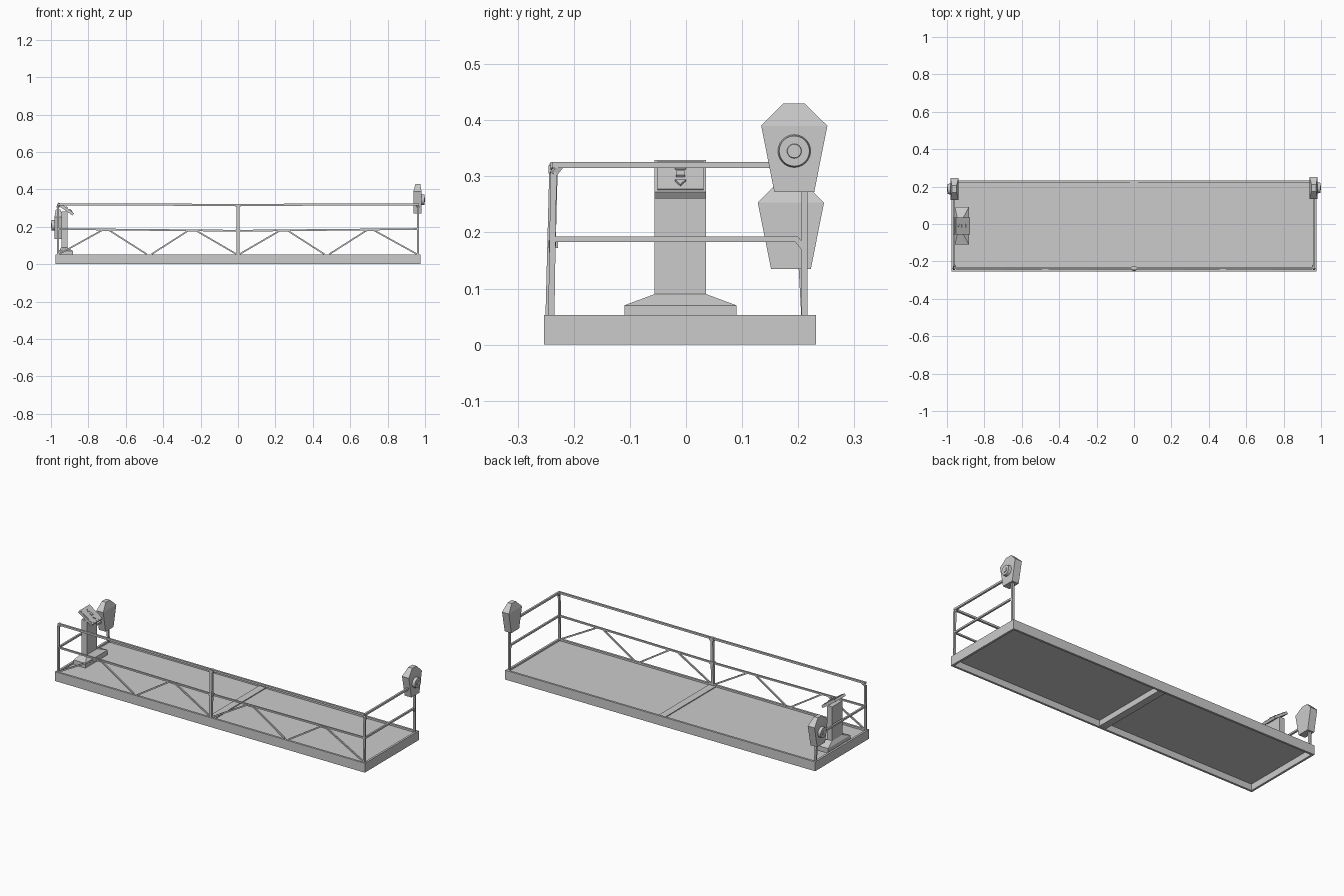
import bpy, bmesh, math
from mathutils import Vector, Matrix

if "Cube" in bpy.data.objects:
    bpy.data.objects.remove(bpy.data.objects["Cube"])


def finish(name, bm, parent_matrix=None):
    bmesh.ops.recalc_face_normals(bm, faces=bm.faces[:])
    if parent_matrix:
        bm.transform(parent_matrix)
    me = bpy.data.meshes.new(name)
    bm.to_mesh(me)
    bm.free()
    ob = bpy.data.objects.new(name, me)
    bpy.context.collection.objects.link(ob)
    return ob


def add_box(bm, x0, x1, y0, y1, z0, z1):
    m = Matrix.Translation(((x0 + x1) / 2, (y0 + y1) / 2, (z0 + z1) / 2))
    bmesh.ops.create_cube(bm, size=1, matrix=m @ Matrix.Diagonal((x1 - x0, y1 - y0, z1 - z0, 1)))


def box(name, *dims, matrix=None):
    bm = bmesh.new()
    add_box(bm, *dims)
    return finish(name, bm, matrix)


def bars(name, points, t=0.011):
    # square tube following a polyline
    bm = bmesh.new()
    for a, b in zip(points, points[1:]):
        a, b = Vector(a), Vector(b)
        d = b - a
        rot = d.to_track_quat('Z', 'Y').to_matrix().to_4x4()
        m = Matrix.Translation((a + b) / 2) @ rot @ Matrix.Diagonal((t, t, d.length + t * 0.4, 1))
        bmesh.ops.create_cube(bm, size=1, matrix=m)
    return finish(name, bm)


def loft(name, rings, matrix=None):
    # closed solid through rings with equal point counts
    bm = bmesh.new()
    vs = [[bm.verts.new(p) for p in r] for r in rings]
    n = len(vs[0])
    for a, b in zip(vs, vs[1:]):
        for i in range(n):
            bm.faces.new((a[i], a[(i + 1) % n], b[(i + 1) % n], b[i]))
    bm.faces.new(vs[0][::-1])
    bm.faces.new(vs[-1])
    return finish(name, bm, matrix)


def rect(x0, x1, y0, y1, z):
    return [(x0, y0, z), (x1, y0, z), (x1, y1, z), (x0, y1, z)]


# platform: rim frame, recessed deck and centre joint
bm = bmesh.new()
X, Y0, Y1, H, R = 0.975, -0.253, 0.232, 0.053, 0.012
loops = [[bm.verts.new(p) for p in rect(-X + i, X - i, Y0 + i, Y1 - i, z)]
         for i, z in ((0, 0), (0, H), (R, H), (R, 0))]
for k in range(4):
    a, b = loops[k], loops[(k + 1) % 4]
    for i in range(4):
        bm.faces.new((a[i], a[(i + 1) % 4], b[(i + 1) % 4], b[i]))
finish("platform_frame", bm)
box("deck_panel", -X + R, X - R, Y0 + R, Y1 - R, 0.036, 0.043)
box("deck_cross_beam", -0.021, 0.021, Y0 + R, Y1 - R, 0.004, 0.048)

# front guard rail
PX, PY, T = 0.963, -0.236, 0.32
bars("front_top_rail", [(-PX, PY, T), (0, PY, T - 0.003), (PX, PY, T)])
bars("front_mid_rail", [(-PX, PY, 0.188), (0, PY, 0.179), (PX, PY, 0.188)], 0.009)
bars("front_centre_post", [(0, PY - 0.007, 0.05), (0, PY, T)], 0.015)
for z, n in ((0.179, "mid"), (0.312, "top")):
    box("centre_post_collar_" + n, -0.014, 0.014, PY - 0.009, PY + 0.008, z - 0.007, z + 0.007)

# truss braces under the mid rail
for s in (-1, 1):
    side = "left" if s < 0 else "right"
    y = PY - 0.004
    bars("brace_outer_" + side, [(s * 0.955, y, 0.055), (s * 0.725, y, 0.182),
                                 (s * 0.69, y, 0.182), (s * 0.49, y, 0.055)], 0.008)
    bars("brace_inner_" + side, [(s * 0.46, y, 0.055), (s * 0.265, y, 0.18),
                                 (s * 0.225, y, 0.18), (s * 0.01, y, 0.055)], 0.008)

# end rails
for s, side in ((-1, "left"), (1, "right")):
    x = s * PX
    bars("front_corner_post_" + side, [(x, PY - 0.004, 0.05), (x, PY, 0.305), (x - s * 0.005, PY + 0.012, T)])
    bars("end_mid_rail_" + side, [(x, PY, 0.188), (x, 0.197, 0.188), (x, 0.21, 0.172), (x, 0.211, 0.05)], 0.01)
bars("end_top_rail_right", [(PX, PY, T), (PX, 0.19, T)])
bars("hoist_post_right", [(PX, 0.211, 0.05), (PX, 0.211, 0.29)])
bars("hoist_post_left", [(-PX, 0.211, 0.05), (-PX, 0.205, 0.16)])


# hoist housings with side drums, built facing +x around the drum axis
def hoist(side, s, cy, cz):
    m = Matrix.Translation((s * 0.961, cy, cz)) @ Matrix.Diagonal((s, 1, 1, 1))
    rings = [(-0.022, 0.02, -0.0355, 0.0355, -0.073),
             (-0.023, 0.02, -0.059, 0.059, 0.045),
             (-0.012, 0.013, -0.019, 0.018, 0.085)]
    loft("hoist_housing_" + side, [rect(*r) for r in rings], m)
    for n, r, x0, x1 in (("drum", 0.03, 0.015, 0.036), ("hub", 0.015, 0.03, 0.039)):
        bm = bmesh.new()
        bmesh.ops.create_cone(bm, cap_ends=True, segments=24, radius1=r, radius2=r - 0.003, depth=x1 - x0,
                              matrix=m @ Matrix.Translation(((x0 + x1) / 2, 0, 0)) @ Matrix.Rotation(math.pi / 2, 4, 'Y'))
        ob = finish(f"hoist_{n}_{side}", bm)
        bpy.context.view_layer.objects.active = ob
        ob.select_set(True)
        bpy.ops.object.shade_smooth_by_angle()
        ob.select_set(False)


hoist("right", 1, 0.193, 0.345)
hoist("left", -1, 0.187, 0.208)

# control console: base, column and tilted head
CX, CY = -0.92, -0.01
loft("console_base", [rect(CX - 0.037, CX + 0.037, CY - 0.1, CY + 0.1, 0.04),
                      rect(CX - 0.037, CX + 0.037, CY - 0.1, CY + 0.1, 0.07),
                      rect(CX - 0.025, CX + 0.008, CY - 0.046, CY + 0.046, 0.09)])
box("console_column", CX - 0.025, CX + 0.008, CY - 0.046, CY + 0.046, 0.085, 0.283)
head = Matrix.Translation((CX - 0.002, CY, 0.295)) @ Matrix.Rotation(math.radians(35), 4, 'Y')
box("console_head", -0.05, 0.05, -0.046, 0.046, -0.007, 0.007, matrix=head)
box("console_face_plate", -0.044, 0.044, -0.041, 0.041, 0.005, 0.009, matrix=head)
# buttons: up and down arrows around a stop key
for n, x, d in (("up", -0.024, -1), ("down", 0.026, 1)):
    tri = [(x - d * 0.007, -0.01), (x - d * 0.007, 0.01), (x + d * 0.009, 0)]
    loft("button_" + n, [[(*p, z) for p in tri] for z in (0.007, 0.013)], head)
box("button_stop", -0.007, 0.007, -0.008, 0.008, 0.007, 0.014, matrix=head)
